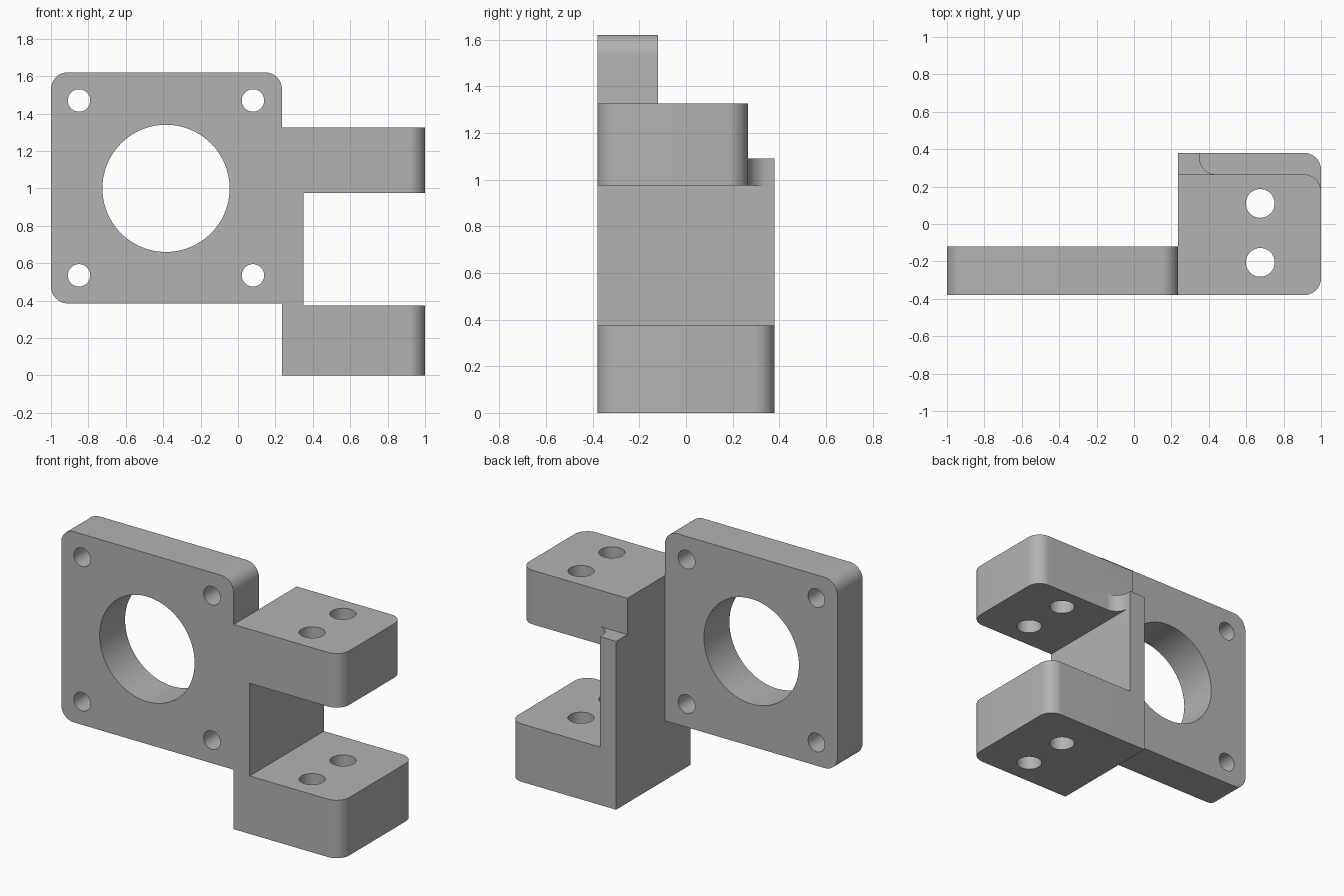
import bpy
import bmesh
from math import cos, sin, pi
from mathutils import Vector

if "Cube" in bpy.data.objects:
    bpy.data.objects.remove(bpy.data.objects["Cube"], do_unlink=True)

grey = bpy.data.materials.new("plain grey")
grey.use_nodes = True
colour = (0.45, 0.45, 0.45, 1)
grey.diffuse_color = colour
grey.node_tree.nodes["Principled BSDF"].inputs["Base Color"].default_value = colour

FRONT, BACK = -0.38, 0.38
WEB_X, WEB_INNER, ARM_END = 0.235, 0.35, 1.0
ARM_BOTTOM, ARM_TOP, ARM_BACK = 0.975, 1.325, 0.265
LEDGE = 1.09
R = 0.09


def arc(cx, cy, r, start, end, steps=12):
    """Points along an arc, angles in quarter turns."""
    angles = [(start + (end - start) * i / steps) * pi / 2 for i in range(steps + 1)]
    return [(cx + r * cos(a), cy + r * sin(a)) for a in angles]


def rounded(x0, y0, x1, y1, radii):
    """Rectangle outline; radii for lower left, lower right, upper right, upper left."""
    corners = [(x0, y0, 1, 1), (x1, y0, -1, 1), (x1, y1, -1, -1), (x0, y1, 1, -1)]
    points = []
    for k, ((x, y, sx, sy), r) in enumerate(zip(corners, radii)):
        points += arc(x + sx * r, y + sy * r, r, k + 2, k + 3) if r else [(x, y)]
    return points


def prism(name, outline, low, high, upright=False):
    """Extrude an outline along z, or along y when upright."""
    def place(p, d):
        return (p[0], d, p[1]) if upright else (p[0], p[1], d)
    bm = bmesh.new()
    face = bm.faces.new([bm.verts.new(place(p, low)) for p in outline])
    made = bmesh.ops.extrude_face_region(bm, geom=[face])["geom"]
    shift = Vector(place((0, 0), high - low))
    bmesh.ops.translate(bm, vec=shift, verts=[g for g in made if isinstance(g, bmesh.types.BMVert)])
    bmesh.ops.recalc_face_normals(bm, faces=bm.faces)
    mesh = bpy.data.meshes.new(name)
    bm.to_mesh(mesh)
    bm.free()
    mesh.materials.append(grey)
    obj = bpy.data.objects.new(name, mesh)
    bpy.context.collection.objects.link(obj)
    return obj


def combine(target, other, operation):
    """Apply a boolean and remove the helper."""
    mod = target.modifiers.new(operation.title(), 'BOOLEAN')
    mod.operation, mod.object, mod.solver = operation, other, 'EXACT'
    bpy.context.view_layer.objects.active = target
    bpy.ops.object.modifier_apply(modifier=mod.name)
    bpy.data.objects.remove(other, do_unlink=True)


# Upright web, the two clamp arms and the fillet behind the upper arm
body = prism("mounting_bracket", rounded(WEB_X, FRONT, WEB_INNER, BACK, [0] * 4), 0, LEDGE)
lower_arm = prism("lower_arm", rounded(WEB_X, FRONT, ARM_END, BACK, [0, R, R, 0]), 0, 0.375)
upper_arm = prism("upper_arm", rounded(WEB_X, FRONT, ARM_END, ARM_BACK, [0, R, R, 0]),
                  ARM_BOTTOM, ARM_TOP)
fillet_outline = arc(WEB_INNER + R, ARM_BACK + R, R, 2, 3)
fillet_outline += [(WEB_INNER + R, 0.2), (0.3, 0.2), (0.3, ARM_BACK + R)]
fillet = prism("arm_fillet", fillet_outline, ARM_BOTTOM, LEDGE)

# Face plate, square where it runs into the web
plate = prism("face_plate", rounded(-1, 0.385, WEB_X, 1.62, [R, 0, R, R]), FRONT, -0.12, True)
for part in (lower_arm, upper_arm, fillet, plate):
    combine(body, part, 'UNION')

# Large bore, four plate screw holes and two clamp holes through both arms
bore = prism("bore_cutter", arc(-0.385, 1.0, 0.34, 0, 4, 96)[:-1], -0.5, 0, True)
combine(body, bore, 'DIFFERENCE')
for x in (-0.85, 0.08):
    for z in (0.535, 1.47):
        hole = prism("screw_cutter", arc(x, z, 0.06, 0, 4, 40)[:-1], -0.5, 0, True)
        combine(body, hole, 'DIFFERENCE')
for y in (-0.205, 0.11):
    hole = prism("clamp_cutter", arc(0.675, y, 0.077, 0, 4, 40)[:-1], -0.1, 1.5)
    combine(body, hole, 'DIFFERENCE')

# Dissolve flat seams, then smooth the curved walls
bm = bmesh.new()
bm.from_mesh(body.data)
bmesh.ops.remove_doubles(bm, verts=bm.verts, dist=0.0001)
bmesh.ops.dissolve_limit(bm, angle_limit=0.005, verts=bm.verts, edges=bm.edges)
bm.to_mesh(body.data)
bm.free()
bpy.ops.object.select_all(action='DESELECT')
body.select_set(True)
bpy.context.view_layer.objects.active = body
bpy.ops.object.shade_smooth_by_angle(angle=pi / 6)
